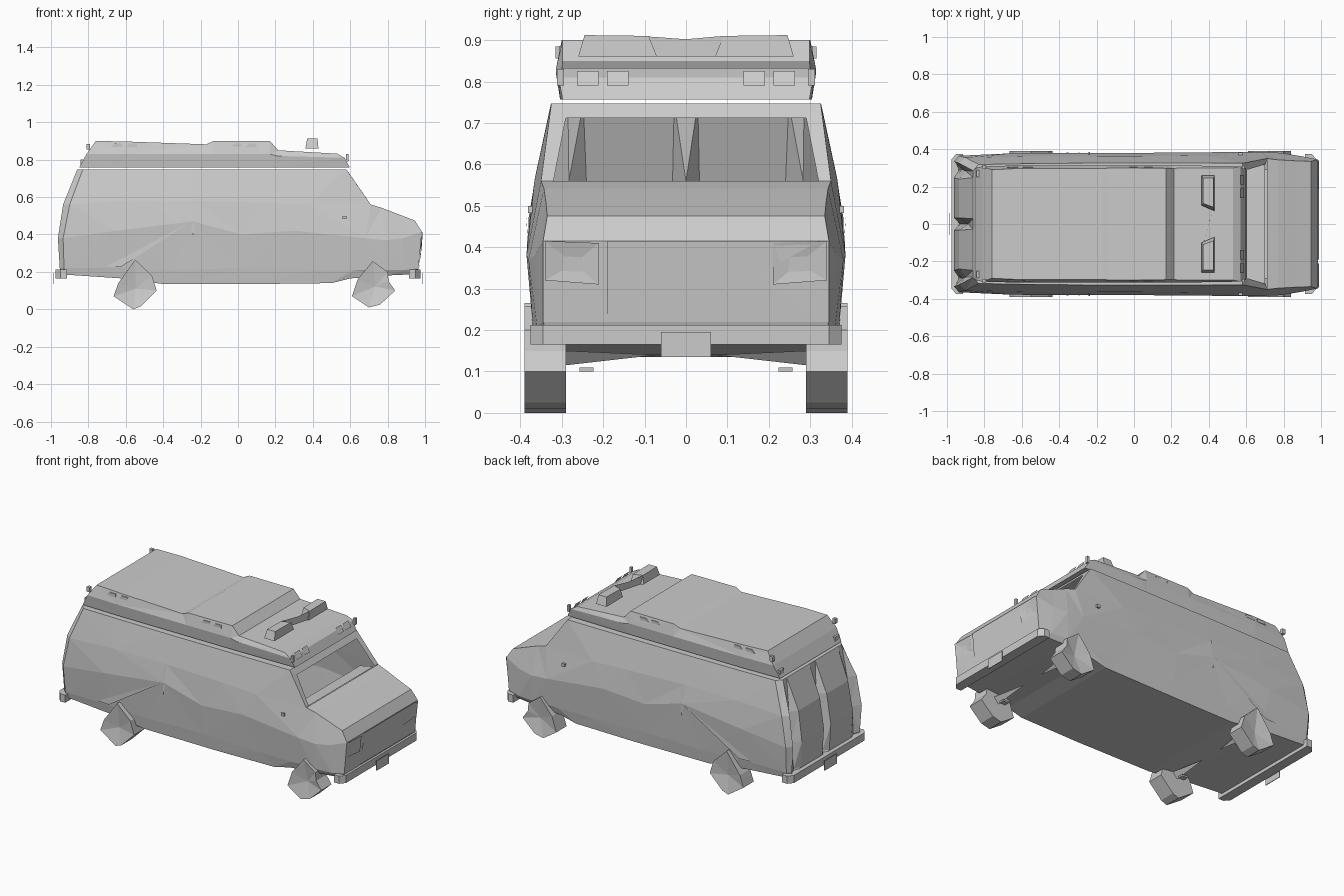
import bpy, bmesh, math
from mathutils import Vector

grey = bpy.data.materials.new("light_grey")
grey.diffuse_color = (0.6, 0.6, 0.6, 1)


def make(name, verts, faces, triangulate=False):
    bm = bmesh.new()
    vs = [bm.verts.new(v) for v in verts]
    for f in faces:
        bm.faces.new([vs[i] for i in f])
    bmesh.ops.recalc_face_normals(bm, faces=bm.faces)
    if triangulate:
        bmesh.ops.triangulate(bm, faces=bm.faces, quad_method='SHORT_EDGE')
    me = bpy.data.meshes.new(name)
    bm.to_mesh(me)
    bm.free()
    me.materials.append(grey)
    ob = bpy.data.objects.new(name, me)
    bpy.context.collection.objects.link(ob)
    return ob


def loft(name, halves, cap_start=True, cap_end=True):
    """Skin half sections (x, y, z), mirrored in y, along the length."""
    n = len(halves[0]) * 2
    verts, faces = [], []
    for h in halves:
        verts += list(h) + [(x, -y, z) for x, y, z in reversed(h)]
    for r in range(len(halves) - 1):
        for i in range(n):
            j = (i + 1) % n
            faces.append((r*n + i, r*n + j, (r+1)*n + j, (r+1)*n + i))
    if cap_start:      # strips across the width
        faces += [(i, i+1, n-2-i, n-1-i) for i in range(n//2 - 1)]
    if cap_end:
        o = (len(halves) - 1) * n
        faces += [(o+i, o+i+1, o+n-2-i, o+n-1-i) for i in range(n//2 - 1)]
    return make(name, verts, faces, True)


def box(name, x0, x1, y0, y1, z0, z1):
    v = [(x, y, z) for x in (x0, x1) for y in (y0, y1) for z in (z0, z1)]
    return make(name, v, [(0, 1, 3, 2), (4, 5, 7, 6), (0, 1, 5, 4),
                          (2, 3, 7, 6), (0, 2, 6, 4), (1, 3, 7, 5)])


def prism(name, outline, y0, y1, hub=0.0):
    """Extrude an x-z outline in y, with a sunken hub point on the outer face."""
    n = len(outline)
    v = [(x, y0, z) for x, z in outline] + [(x, y1, z) for x, z in outline]
    cx, cz = (sum(p[k] for p in outline) / n for k in (0, 1))
    v += [(cx, y0, cz), (cx, y1 - hub, cz)]
    f = []
    for i in range(n):
        j = (i + 1) % n
        f += [(i, j, n+j, n+i), (j, i, 2*n), (n+i, n+j, 2*n+1)]
    return make(name, v, f)


# cabin shell: floor, sill, waist, belt, eave for each station
cabin = [
    [(-.945, .325, .19), (-.953, .33, .22), (-.963, .335, .38), (-.935, .325, .56), (-.86, .285, .747)],
    [(-.92, .345, .185), (-.93, .352, .22), (-.935, .365, .38), (-.90, .355, .56), (-.83, .318, .747)],
    [(-.62, .35, .165), (-.62, .36, .22), (-.65, .378, .42), (-.60, .36, .58), (-.62, .322, .747)],
    [(-.40, .35, .135), (-.36, .36, .21), (-.24, .38, .47), (-.24, .362, .58), (-.24, .326, .747)],
    [(.10, .355, .135), (.02, .365, .22), (.02, .38, .40), (.14, .364, .57), (.12, .326, .747)],
    [(.50, .355, .14), (.40, .365, .21), (.30, .383, .42), (.38, .366, .56), (.36, .326, .747)],
    [(.60, .355, .165), (.62, .368, .21), (.68, .385, .38), (.71, .35, .56), (.58, .325, .747)],
]
loft("cabin_shell", cabin, cap_start=False, cap_end=False)

# rear doors with sunken seams at the centre and beside the pillars
cols = [(-1, 0), (-.87, .045), (-.74, 0), (-.1, 0), (0, .06), (.1, 0), (.74, 0), (.87, .045), (1, 0)]
depth = (0, .4, 1, .8, 0)
n = len(cols)
rv = [(x + d*depth[k], f*y, z) for k, (x, y, z) in enumerate(cabin[0]) for f, d in cols]
make("rear_doors", rv, [(r*n+c, r*n+c+1, (r+1)*n+c+1, (r+1)*n+c)
                        for r in range(4) for c in range(n - 1)], True)

# nose and sloping hood
nose = [
    [(.60, .355, .165), (.62, .368, .21), (.68, .385, .38), (.71, .35, .56)],
    [(.78, .355, .18), (.78, .37, .21), (.79, .38, .37), (.77, .343, .542)],
    [(.89, .345, .185), (.89, .36, .21), (.88, .365, .38), (.86, .338, .507)],
    [(.955, .335, .19), (.965, .345, .22), (.983, .345, .415), (.945, .335, .475)],
]
loft("nose_and_hood", nose, cap_start=False)

# windscreen frame around the open windscreen
out = [(.71, .35, .56), (.58, .325, .747), (.58, -.325, .747), (.71, -.35, .56)]
inn = [(.705, .32, .56), (.605, .29, .712), (.605, -.29, .712), (.705, -.32, .56)]
make("windscreen_frame", out + inn, [(i, i+1, i+5, i+4) for i in range(3)])
make("dashboard", [(.70, .32, .555), (.70, -.32, .555), (.60, -.33, .53), (.60, .33, .53)], [(0, 1, 2, 3)])

# raised roof: base edge, shoulder, crown for each station
roof = [[(xb, yb, .757), (xs, ys, zs), (xt, yt, zt)] for xb, yb, xs, ys, zs, xt, yt, zt in (
    (-.85, .298, -.81, .308, .83, -.76, .29, .90),
    (-.60, .304, -.60, .314, .83, -.60, .298, .897),
    (-.15, .304, -.16, .314, .83, -.17, .296, .882),
    (-.13, .304, -.13, .314, .83, -.13, .30, .90),
    (.17, .304, .17, .314, .83, .17, .298, .90),
    (.21, .304, .21, .314, .82, .215, .298, .85),
    (.598, .298, .57, .308, .81, .53, .30, .832))]
loft("high_roof", roof)

# vents on roof sides and front, with small corner lamps
for s in (-1, 1):
    for x in (-.68, -.60, -.04, .04):
        y = s * .303
        prism("roof_side_vent", [(x, .868), (x+.02, .886), (x+.06, .886), (x+.06, .868)], y - .003, y + .003)
    for y in (.165, .237):
        make("roof_front_vent", [(xx, s*yy, z) for xx, z in ((.588, .79), (.567, .825))
                                 for yy in (y - .026, y + .026)], [(0, 1, 3, 2)])
    box("front_marker_lamp", .578, .592, s*.303 - .008, s*.303 + .008, .79, .83)
    box("rear_marker_lamp", -.81, -.79, s*.305 - .01, s*.305 + .01, .855, .885)
    box("rear_corner_lamp", -.842, -.828, s*.27 - .02, s*.27 + .02, .77, .80)

# roof light bar: two lamp blocks joined by a thin diagonal plate
for s in (-1, 1):
    v = [(.36, s*.26, .86), (.43, s*.26, .86), (.43, s*.07, .86), (.36, s*.10, .86),
         (.37, s*.245, .912), (.425, s*.245, .912), (.425, s*.09, .91), (.37, s*.11, .91)]
    make("light_bar_lamp", v, [(0, 1, 2, 3), (4, 5, 6, 7), (0, 1, 5, 4),
                               (1, 2, 6, 5), (2, 3, 7, 6), (3, 0, 4, 7)])
make("light_bar_plate", [(.37, -.11, .86), (.425, .09, .86), (.425, .09, .91), (.37, -.11, .91),
                         (.40, 0, .902)], [(0, 1, 4), (1, 2, 4), (3, 0, 4)])

# bumpers and number plates
for s, name in ((1, "front"), (-1, "rear")):
    v, h = [], .375
    for z in (.165, .212):
        v += [(s*.915, -h, z), (s*.95, -h, z), (s*.976, -h+.03, z),
              (s*.976, h-.03, z), (s*.95, h, z), (s*.915, h, z)]
    make(name + "_bumper", v, [tuple(range(6)), tuple(range(6, 12))] +
         [(i, (i+1) % 6, (i+1) % 6 + 6, i + 6) for i in range(6)])
    box(name + "_plate", s*.985 - .002, s*.985 + .002, -.06, .06, .135, .195)

# grille panel and headlamp blocks on the nose
make("grille_panel", [(.968, -.19, .22), (.968, .32, .22), (.977, .17, .33), (.988, .32, .415),
                      (.988, -.19, .415), (.982, -.19, .33)], [(0, 1, 2, 5), (5, 2, 3, 4)])
for s in (-1, 1):
    make("headlamp", [(.978, s*.34, .32), (.978, s*.21, .31), (.989, s*.21, .41), (.989, s*.34, .415),
                      (.975, s*.27, .36)], [(0, 1, 4), (1, 2, 4), (2, 3, 4), (3, 0, 4)])

# side door seams, folds and handles
for s in (-1, 1):
    make("side_door_seam", [(-.243, s*.384, .40), (-.236, s*.384, .40), (-.236, s*.368, .58),
                            (-.243, s*.368, .58)], [(0, 1, 2, 3)])
    make("side_door_fold", [(-.70, s*.365, .23), (-.62, s*.37, .23), (-.24, s*.386, .475)], [(0, 1, 2)])
    box("door_handle", .56, .58, s*.376 - .006, s*.376 + .006, .482, .50)

# crude faceted wheels
front = [(.72, .258), (.80, .20), (.805, .15), (.84, .10), (.76, .025), (.70, .01), (.61, .07), (.64, .16)]
rear = [(-.55, .265), (-.46, .18), (-.435, .10), (-.52, .015), (-.56, .0), (-.665, .07), (-.64, .14)]
for s in (-1, 1):
    prism("front_wheel", front, s*.29, s*.39, s*.02)
    prism("rear_wheel", rear, s*.29, s*.39, s*.02)
    # suspension arms
    for x in (.72, -.55):
        v = [(x-.03, s*.29, .15), (x+.03, s*.29, .15), (x, s*.29, .115), (x, s*.07, .14)]
        make("suspension_arm", v, [(0, 1, 2), (0, 1, 3), (1, 2, 3), (0, 2, 3)])
        box("suspension_foot", x-.02, x+.02, s*.24 - .017, s*.24 + .017, .10, .11)
